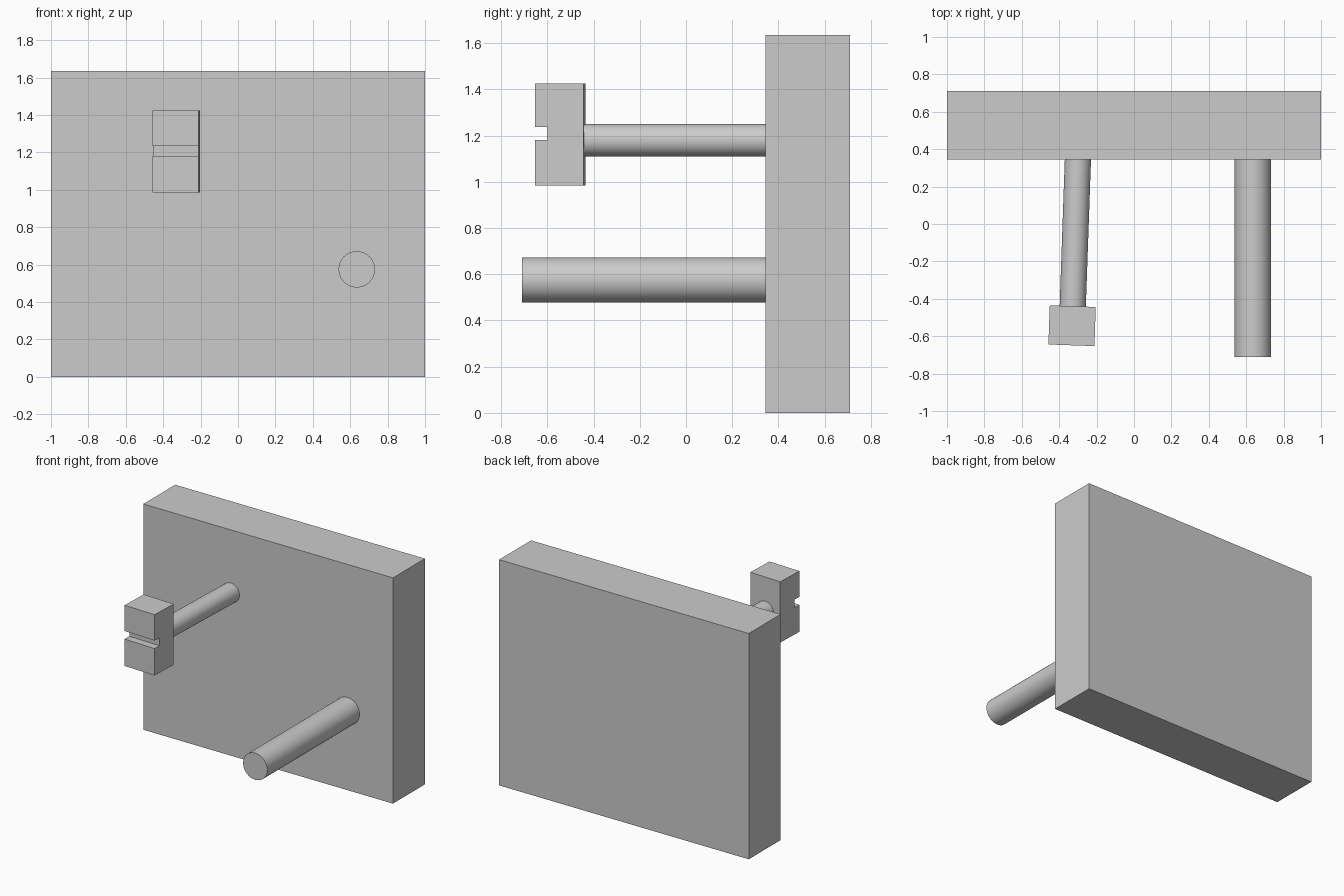
import bpy
import bmesh
import math
from mathutils import Matrix, Vector

cube = bpy.data.objects.get("Cube")
if cube:
    bpy.data.objects.remove(cube, do_unlink=True)

GREY = (0.6, 0.6, 0.6, 1.0)
grey = bpy.data.materials.new("light grey")
grey.use_nodes = True
grey.diffuse_color = GREY
grey.node_tree.nodes["Principled BSDF"].inputs["Base Color"].default_value = GREY


def add_object(name, bm, matrix=Matrix()):
    bmesh.ops.recalc_face_normals(bm, faces=bm.faces)
    mesh = bpy.data.meshes.new(name)
    bm.to_mesh(mesh)
    bm.free()
    mesh.materials.append(grey)
    obj = bpy.data.objects.new(name, mesh)
    obj.matrix_world = matrix
    bpy.context.collection.objects.link(obj)
    return obj


def extruded(name, profile, width, matrix=Matrix()):
    """Extrude a (y, z) profile along x, centred on x = 0."""
    bm = bmesh.new()
    face = bm.faces.new([bm.verts.new((-width / 2, y, z)) for y, z in profile])
    result = bmesh.ops.extrude_face_region(bm, geom=[face])
    verts = [v for v in result["geom"] if isinstance(v, bmesh.types.BMVert)]
    bmesh.ops.translate(bm, verts=verts, vec=(width, 0, 0))
    return add_object(name, bm, matrix)


def rod(name, radius, length, matrix):
    """Round rod running from the local origin towards -y."""
    bm = bmesh.new()
    turn = Matrix.Translation((0, -length / 2, 0)) @ Matrix.Rotation(math.pi / 2, 4, "X")
    bmesh.ops.create_cone(bm, cap_ends=True, segments=64, radius1=radius,
                          radius2=radius, depth=length, matrix=turn)
    for f in bm.faces:
        f.smooth = len(f.verts) == 4
    for e in bm.edges:
        e.smooth = all(f.smooth for f in e.link_faces)
    return add_object(name, bm, matrix)


# Upright backing plate
FRONT, BACK, TOP = 0.345, 0.71, 1.635
extruded("back_plate", [(FRONT, 0), (BACK, 0), (BACK, TOP), (FRONT, TOP)], 2)

# Plain thick peg
rod("thick_peg", 0.097, 1.055, Matrix.Translation((0.635, FRONT, 0.575)))

# Thin peg, turned slightly sideways, with a slotted head
tilt = Matrix.Translation((-0.30, FRONT, 1.18)) @ Matrix.Rotation(math.radians(-2), 4, "Z")
rod("thin_peg", 0.07, 0.80, tilt @ Matrix.Translation((0, 0.01, 0)))

near, far, slot = -0.785, -0.994, -0.94
low, high = -0.195, 0.245
slot_low, slot_high = 0.0, 0.058
extruded("slotted_head",
         [(near, low), (near, high), (far, high), (far, slot_high),
          (slot, slot_high), (slot, slot_low), (far, slot_low), (far, low)],
         0.246, tilt)
